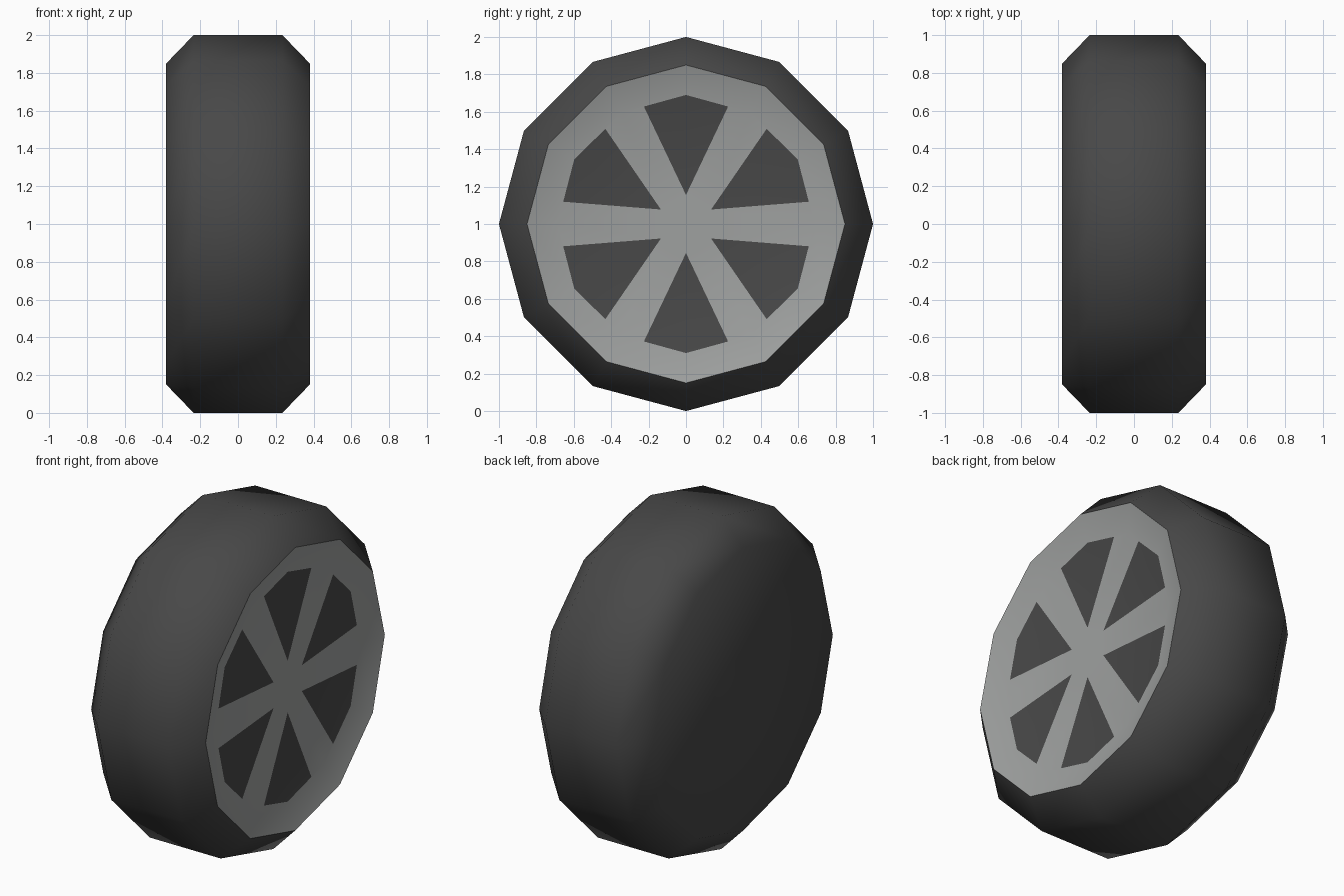
import bpy, bmesh, math

if "Cube" in bpy.data.objects:
    bpy.data.objects.remove(bpy.data.objects["Cube"])


def material(name, rgb):
    m = bpy.data.materials.new(name)
    m.diffuse_color = (*rgb, 1)
    m.use_nodes = True
    m.node_tree.nodes["Principled BSDF"].inputs["Base Color"].default_value = m.diffuse_color
    return m


rubber = material("dark rubber", (0.065, 0.065, 0.065))
metal = material("grey metal", (0.345, 0.355, 0.35))


def polar(bm, x, r, deg):
    # point on a circle around the x axle, 0 degrees is straight up
    a = math.radians(deg)
    return bm.verts.new((x, r * math.sin(a), 1 + r * math.cos(a)))


def finish(bm, name, mats):
    bmesh.ops.remove_doubles(bm, verts=bm.verts, dist=0.0005)
    me = bpy.data.meshes.new(name)
    bm.to_mesh(me)
    bm.free()
    for m in mats:
        me.materials.append(m)
    ob = bpy.data.objects.new(name, me)
    bpy.context.collection.objects.link(ob)
    bpy.ops.object.select_all(action='DESELECT')
    bpy.context.view_layer.objects.active = ob
    ob.select_set(True)
    bpy.ops.object.shade_smooth_by_angle(angle=math.radians(50))
    return ob


# Tyre: twelve-sided profile with bevelled shoulders and a closed back
bm = bmesh.new()
profile = [(-0.38, 0.85), (-0.235, 1.0), (0.235, 1.0), (0.38, 0.85)]
rings = [[polar(bm, x, r, 30 * i) for i in range(12)] for x, r in profile]
for lo, hi in zip(rings, rings[1:]):
    for i in range(12):
        j = (i + 1) % 12
        bm.faces.new((lo[i], lo[j], hi[j], hi[i]))
back = bm.faces.new(rings[0])
bmesh.ops.recalc_face_normals(bm, faces=bm.faces)
back.normal_update()
if back.normal.x > 0:
    bmesh.ops.reverse_faces(bm, faces=bm.faces)
finish(bm, "tyre", [rubber])

# Wheel disc: sloped rim, six spokes and six dark openings, slightly dished
bm = bmesh.new()
DISH = 0.33
corner_r = math.hypot(0.225, 0.628)
corner_a = math.degrees(math.atan2(0.225, 0.628))


def face(index, *pts):
    f = bm.faces.new([polar(bm, *p) for p in pts])
    f.material_index = index
    f.normal_update()
    if f.normal.x < 0:
        f.normal_flip()


for k in range(6):
    a, b = 60 * k, 60 * k + 60
    tip, next_tip = (DISH, 0.155, a), (DISH, 0.155, b)
    left, right = (DISH, corner_r, a - corner_a), (DISH, corner_r, a + corner_a)
    next_left = (DISH, corner_r, b - corner_a)
    mid, next_mid = (DISH, 0.69, a), (DISH, 0.69, b)
    spoke_end = (DISH, 0.69, a + 30)
    # opening
    face(1, tip, left, mid, right)
    # spoke
    face(0, (DISH, 0, 0), tip, right, spoke_end, next_left, next_tip)
    # rim slope
    face(0, (0.38, 0.85, a), (0.38, 0.85, a + 30), spoke_end, right, mid)
    face(0, (0.38, 0.85, a + 30), (0.38, 0.85, b), next_mid, next_left, spoke_end)
finish(bm, "wheel_disc", [metal, rubber])
